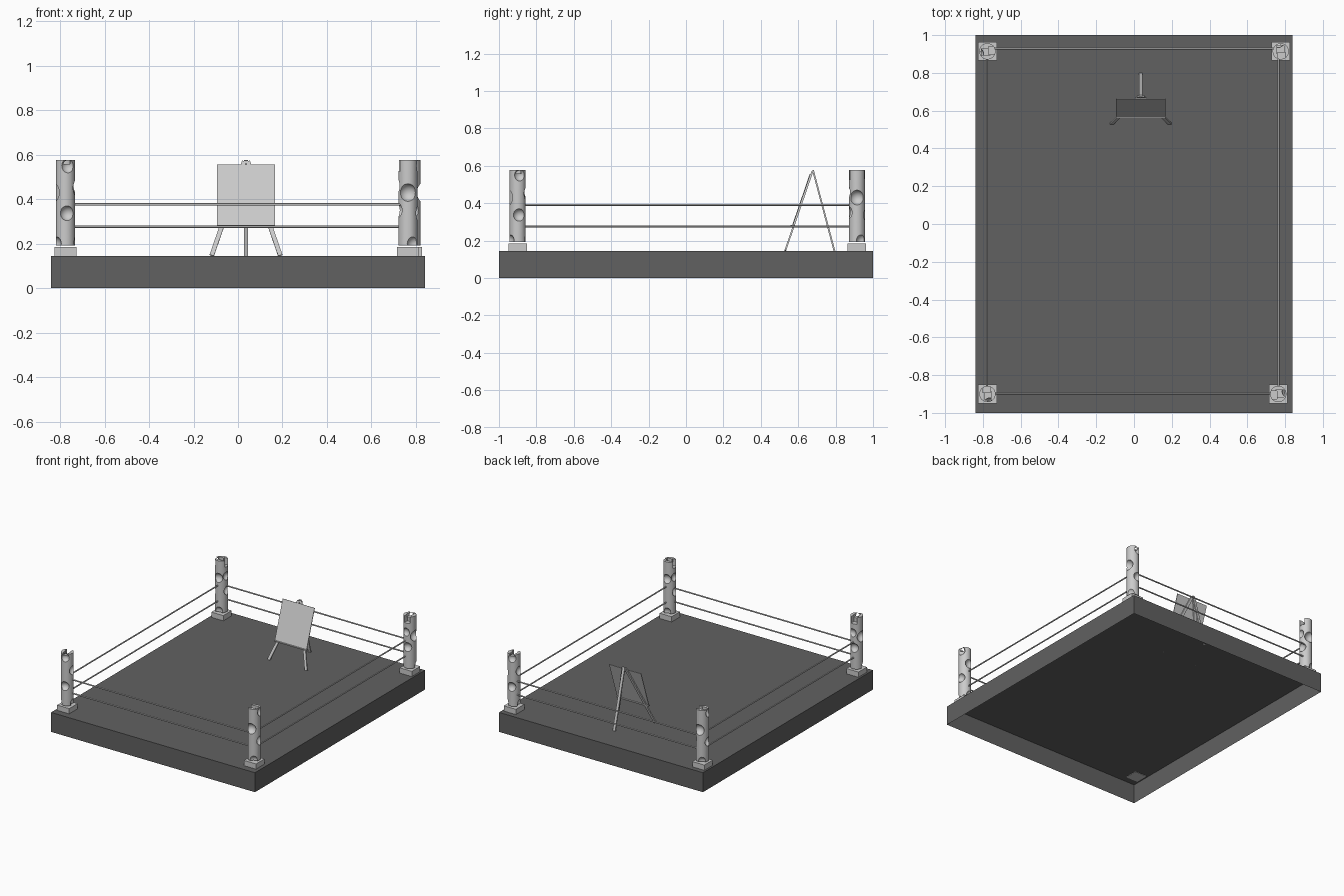
import bpy, bmesh, math
from mathutils import Vector, Matrix

if "Cube" in bpy.data.objects:
    bpy.data.objects.remove(bpy.data.objects["Cube"])


def make_object(name, bm, smooth=False):
    bmesh.ops.recalc_face_normals(bm, faces=bm.faces)
    mesh = bpy.data.meshes.new(name)
    bm.to_mesh(mesh)
    bm.free()
    ob = bpy.data.objects.new(name, mesh)
    bpy.context.collection.objects.link(ob)
    if smooth:
        smooth_sharp(ob)
    return ob


def smooth_sharp(ob):
    bpy.ops.object.select_all(action='DESELECT')
    bpy.context.view_layer.objects.active = ob
    ob.select_set(True)
    bpy.ops.object.shade_smooth_by_angle(angle=math.radians(35))


def box(name, center, size):
    bm = bmesh.new()
    bmesh.ops.create_cube(bm, size=1, matrix=Matrix.Translation(center) @ Matrix.Diagonal((*size, 1)))
    return make_object(name, bm)


def bar(name, a, b, width, thick):
    """Flat bar from a to b, its width lying along x."""
    a, b = Vector(a), Vector(b)
    d = (b - a).normalized()
    n = d.cross(Vector((1, 0, 0))).normalized()
    s = n.cross(d)
    rot = Matrix((s, n, d)).transposed().to_4x4()
    bm = bmesh.new()
    bmesh.ops.create_cube(bm, size=1, matrix=Matrix.Translation((a + b) / 2) @ rot
                          @ Matrix.Diagonal((width, thick, (b - a).length, 1)))
    return make_object(name, bm)


def rope(name, a, b, r=0.005):
    a, b = Vector(a), Vector(b)
    rot = (b - a).to_track_quat('Z', 'Y').to_matrix().to_4x4()
    bm = bmesh.new()
    bmesh.ops.create_cone(bm, cap_ends=True, segments=12, radius1=r, radius2=r,
                          depth=(b - a).length, matrix=Matrix.Translation((a + b) / 2) @ rot)
    return make_object(name, bm, True)


# Platform: a shell open underneath
platform = box("platform", (0, 0, 0.0725), (1.68, 2, 0.145))
bm = bmesh.new()
bm.from_mesh(platform.data)
bmesh.ops.delete(bm, geom=[f for f in bm.faces if f.normal.z < -0.5], context='FACES_ONLY')
bm.to_mesh(platform.data)
bm.free()
dark = bpy.data.materials.new("dark_grey")
dark.diffuse_color = (0.12, 0.12, 0.12, 1)
dark.use_nodes = True
dark.node_tree.nodes["Principled BSDF"].inputs["Base Color"].default_value = dark.diffuse_color
platform.data.materials.append(dark)

# Carved post: a cylinder with round bites and a notched top
R = 0.043
bm = bmesh.new()
bmesh.ops.create_cone(bm, cap_ends=True, segments=40, radius1=R, radius2=R, depth=0.385,
                      matrix=Matrix.Translation((0, 0, 0.3845)))
post = make_object("corner_post", bm)
bites = [  # angle, height, distance from axis, radius
    (-90, 0.43, 0.049, 0.040), (10, 0.337, 0.050, 0.034), (95, 0.45, 0.054, 0.036),
    (-170, 0.35, 0.050, 0.034), (15, 0.55, 0.055, 0.034), (175, 0.46, 0.056, 0.033),
    (-60, 0.20, 0.062, 0.036), (100, 0.205, 0.062, 0.036),
]
cutters = []
for i, (ang, z, dist, r) in enumerate(bites):
    t = math.radians(ang)
    bm = bmesh.new()
    bmesh.ops.create_uvsphere(bm, u_segments=24, v_segments=14, radius=r, matrix=Matrix.Translation(
        (dist * math.cos(t), dist * math.sin(t), z)))
    cutters.append(make_object(f"bite_cutter_{i}", bm))
cutters.append(box("notch_cutter_side", (-0.032, -0.005, 0.565), (0.05, 0.042, 0.075)))
cutters.append(box("notch_cutter_top", (0.008, 0.002, 0.573), (0.046, 0.036, 0.03)))
for c in cutters:
    c.hide_render = True
    m = post.modifiers.new("bite", 'BOOLEAN')
    m.operation, m.object, m.solver = 'DIFFERENCE', c, 'EXACT'
bpy.context.view_layer.update()
carved = bpy.data.meshes.new_from_object(post.evaluated_get(bpy.context.evaluated_depsgraph_get()))
post.modifiers.clear()
post.data = carved
for c in cutters:
    bpy.data.objects.remove(c)
smooth_sharp(post)

# Four corners: pedestal and turned copy of the post
corners = {"front_right": (0.764, -0.900, 0), "back_right": (0.777, 0.914, 90),
           "back_left": (-0.776, 0.914, 180), "front_left": (-0.776, -0.900, 270)}
for name, (x, y, turn) in corners.items():
    box(name + "_pedestal", (x, y, 0.163), (0.099, 0.099, 0.042))
    p = post if name == "front_right" else post.copy()
    if p is not post:
        bpy.context.collection.objects.link(p)
    p.name = name + "_post"
    p.location = (x, y, 0)
    p.rotation_euler.z = math.radians(turn)

# Two levels of rope on every side
for level, z_side, z_end in (("lower", 0.275, 0.276), ("upper", 0.391, 0.377)):
    rope(f"{level}_rope_front", (-0.776, -0.897, z_end), (0.764, -0.897, z_end))
    rope(f"{level}_rope_back", (-0.776, 0.93, z_end), (0.777, 0.93, z_end))
    rope(f"{level}_rope_left", (-0.778, -0.9, z_side), (-0.778, 0.914, z_side))
    rope(f"{level}_rope_right", (0.764, -0.9, z_side), (0.764, 0.914, z_side))

# Easel: two splayed front legs, one rear leg, leaning board and ledge
cx = 0.036
for side, s in (("left", -1), ("right", 1)):
    bar(f"easel_{side}_leg", (cx + s * 0.154, 0.531, 0.147), (cx + s * 0.008, 0.676, 0.570), 0.02, 0.009)
bar("easel_rear_leg", (cx, 0.794, 0.143), (cx, 0.679, 0.576), 0.02, 0.009)
bar("easel_board", (cx, 0.570, 0.281), (cx, 0.664, 0.556), 0.262, 0.005)
box("easel_ledge", (cx, 0.571, 0.280), (0.262, 0.022, 0.007))
